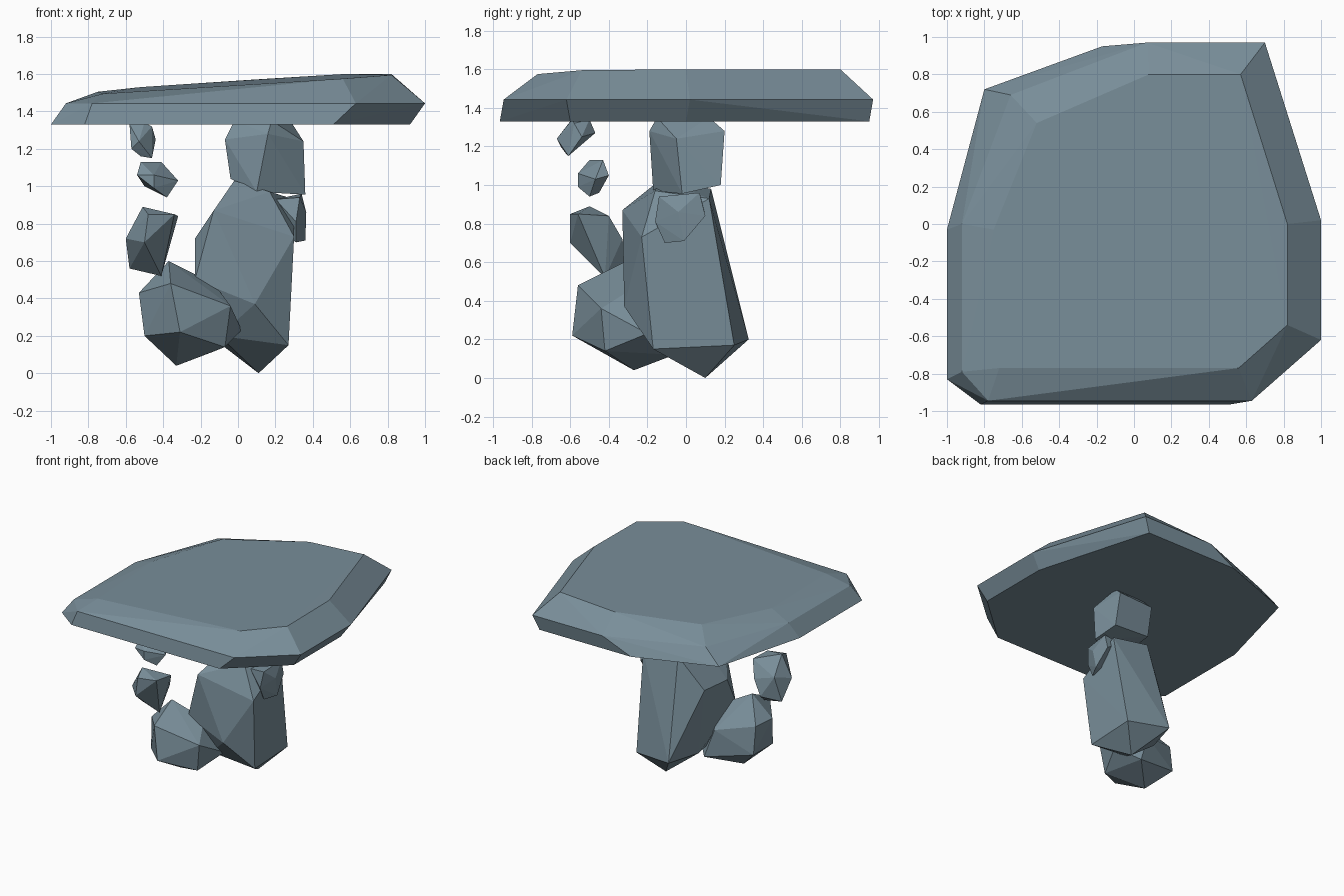
import bpy, bmesh

slate = bpy.data.materials.new("slate")
slate.diffuse_color = (0.19, 0.27, 0.32, 1)


def rock(name, points):
    """Faceted stone: the convex hull of a few corner points."""
    bm = bmesh.new()
    for p in points:
        bm.verts.new(p)
    res = bmesh.ops.convex_hull(bm, input=bm.verts[:])
    loose = [v for v in bm.verts if not v.link_faces]
    bmesh.ops.delete(bm, geom=loose, context='VERTS')
    bmesh.ops.dissolve_limit(bm, angle_limit=0.02, verts=bm.verts[:], edges=bm.edges[:])
    bmesh.ops.recalc_face_normals(bm, faces=bm.faces[:])
    me = bpy.data.meshes.new(name)
    bm.to_mesh(me)
    bm.free()
    me.materials.append(slate)
    ob = bpy.data.objects.new(name, me)
    bpy.context.collection.objects.link(ob)
    return ob


# Flat cap slab: underside ring, rim ring, sloping top ring
under = [(-1, -.83), (-.82, -.965), (.51, -.965), (.92, -.6), (.92, 0),
         (.65, .95), (-.17, .95), (-.8, .72), (-1, -.03)]
rim = [(-.92, -.79), (-.78, -.945), (.63, -.945), (1, -.62), (1, .02),
       (.7, .97), (.07, .97), (-.66, .69), (-.92, 0)]
top = [(-.72, -.77, 1.495), (.56, -.77, 1.575), (.82, -.54, 1.595), (.82, 0, 1.6),
       (.57, .8, 1.6), (.08, .8, 1.57), (-.52, .54, 1.53), (-.75, -.03, 1.505)]
rock("cap_slab", [(x, y, 1.33) for x, y in under] + [(x, y, 1.443) for x, y in rim] + top)

# Main standing boulder
rock("trunk_boulder", [
    (.11, .1, 0), (.27, -.17, .15), (.27, .25, .17), (-.07, .325, .2),
    (-.15, .05, .2), (-.1, -.2, .2), (.09, -.32, .37), (-.23, -.31, .5),
    (.3, -.23, .73), (.3, .12, .93), (-.13, -.33, .87), (-.23, -.2, .72),
    (-.02, -.13, 1.03), (.17, -.16, .97), (-.02, .13, .98), (-.2, .05, .72)])

# Neck stone under the slab
rock("neck_stone", [
    (.16, -.19, 1.28), (.1, -.17, .97), (-.04, -.1, 1.04), (-.07, -.12, 1.25),
    (.36, -.02, .955), (.35, -.05, 1.24), (.33, .18, 1.0), (.3, .2, 1.28),
    (0, .16, 1.03), (-.02, .18, 1.28), (.28, .12, 1.35), (-.02, -.1, 1.35),
    (.18, -.15, 1.35), (.05, .12, 1.35)])

# Small stone wedged on the right
rock("side_stone", [
    (.31, -.16, .81), (.33, -.14, .94), (.34, .07, .96), (.34, .1, .84),
    (.36, -.01, .71), (.31, -.11, .7), (.365, -.04, .86), (.2, -.13, .93),
    (.2, .08, .93), (.22, -.05, .76)])

# Boulder at the front left foot
rock("foot_boulder", [
    (-.36, -.56, .48), (-.31, -.59, .22), (-.33, -.27, .04), (-.5, -.4, .2),
    (-.5, -.15, .2), (-.53, -.35, .43), (-.5, -.18, .42), (-.37, -.32, .6),
    (-.13, -.25, .48), (-.04, -.44, .36), (.02, -.2, .23), (-.07, -.42, .14),
    (-.12, -.06, .12), (-.2, -.08, .35)])

# Chain of smaller stones rising toward the slab
rock("lower_chain_stone", [
    (-.51, -.5, .89), (-.48, -.6, .85), (-.34, -.56, .85), (-.5, -.6, .7),
    (-.6, -.5, .72), (-.32, -.4, .84), (-.58, -.4, .56), (-.41, -.42, .52),
    (-.38, -.33, .72), (-.45, -.31, .6), (-.54, -.36, .76)])
rock("middle_chain_stone", [
    (-.54, -.55, 1.06), (-.52, -.5, 1.13), (-.41, -.43, 1.13), (-.32, -.47, 1.03),
    (-.38, -.5, .94), (-.45, -.56, .99), (-.5, -.44, 1.0), (-.36, -.4, 1.05),
    (-.45, -.56, 1.06), (-.41, -.45, .96)])
rock("upper_chain_stone", [
    (-.58, -.6, 1.33), (-.57, -.65, 1.2), (-.53, -.67, 1.24), (-.46, -.61, 1.15),
    (-.52, -.62, 1.16), (-.44, -.54, 1.25), (-.46, -.58, 1.32), (-.52, -.47, 1.27),
    (-.5, -.5, 1.34), (-.56, -.54, 1.22), (-.5, -.59, 1.34)])
